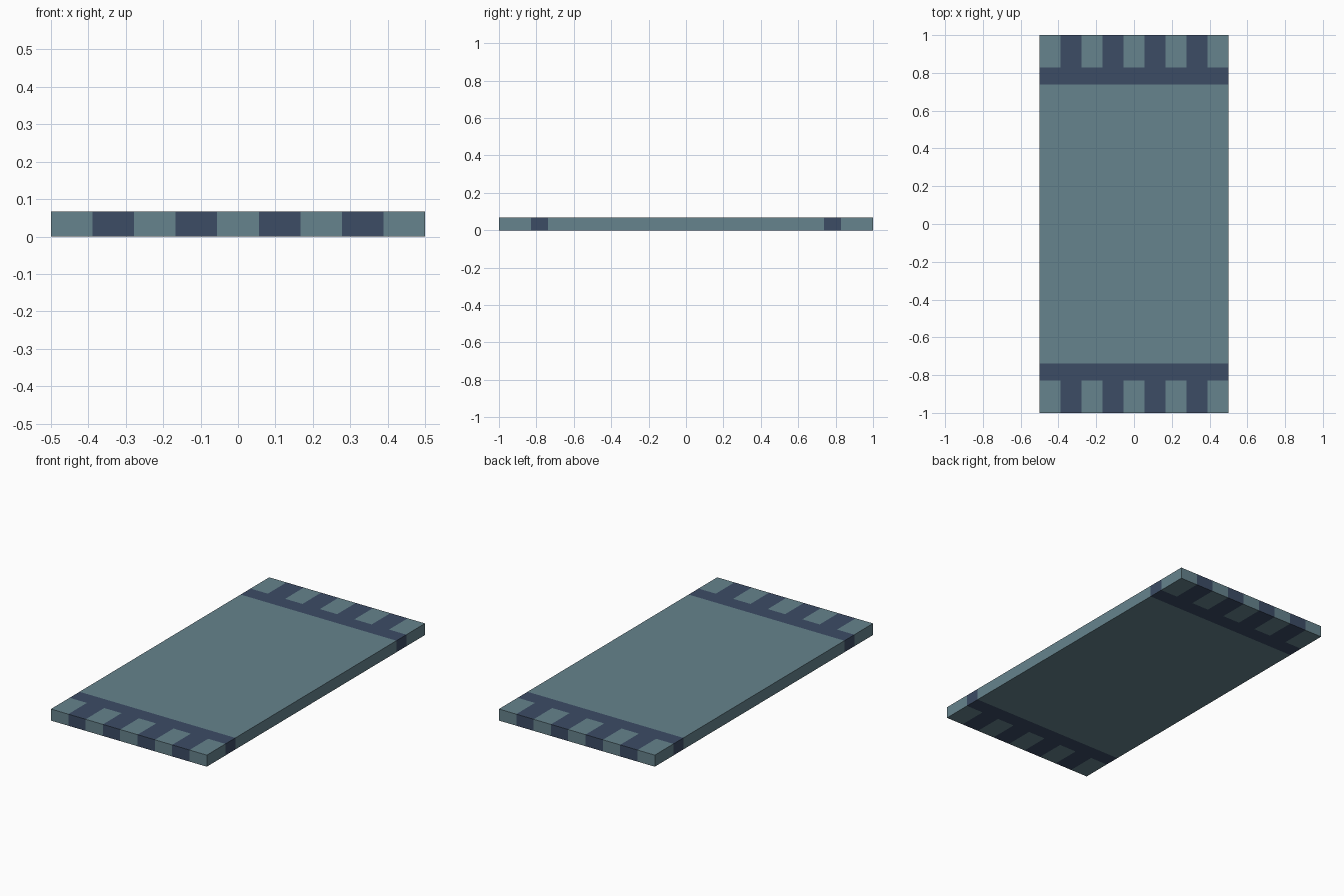
import bpy
import bmesh
from mathutils import Matrix, Vector

if "Cube" in bpy.data.objects:
    bpy.data.objects.remove(bpy.data.objects["Cube"])

WIDTH, THICK = 1.0, 0.067
BAND_IN, BAND_OUT, END = 0.738, 0.829, 1.0
STRIPES = 9


def material(name, color):
    m = bpy.data.materials.new(name)
    m.diffuse_color = (*color, 1.0)
    m.use_nodes = True
    m.node_tree.nodes["Principled BSDF"].inputs["Base Color"].default_value = m.diffuse_color
    return m


teal = material("teal", (0.133, 0.227, 0.266))
navy = material("navy", (0.045, 0.072, 0.130))


def slab(name, spans, mat):
    """One object holding a box for each (x0, x1, y0, y1) span."""
    bm = bmesh.new()
    for x0, x1, y0, y1 in spans:
        centre = Vector(((x0 + x1) / 2, (y0 + y1) / 2, THICK / 2))
        size = Vector((x1 - x0, y1 - y0, THICK))
        bmesh.ops.create_cube(bm, size=1, matrix=Matrix.LocRotScale(centre, None, size))
    mesh = bpy.data.meshes.new(name)
    bm.to_mesh(mesh)
    bm.free()
    mesh.materials.append(mat)
    bpy.context.collection.objects.link(bpy.data.objects.new(name, mesh))


half = WIDTH / 2
step = WIDTH / STRIPES

# Plain middle panel
slab("centre_panel", [(-half, half, -BAND_IN, BAND_IN)], teal)

# Border band and alternating end stripes, at front and back
for side, sign in (("front", -1), ("back", 1)):
    band = sorted((sign * BAND_IN, sign * BAND_OUT))
    fringe = sorted((sign * BAND_OUT, sign * END))
    stripes = [(-half + i * step, -half + (i + 1) * step, *fringe) for i in range(STRIPES)]
    slab(side + "_border_band", [(-half, half, *band)], navy)
    slab(side + "_light_stripes", stripes[0::2], teal)
    slab(side + "_dark_stripes", stripes[1::2], navy)
